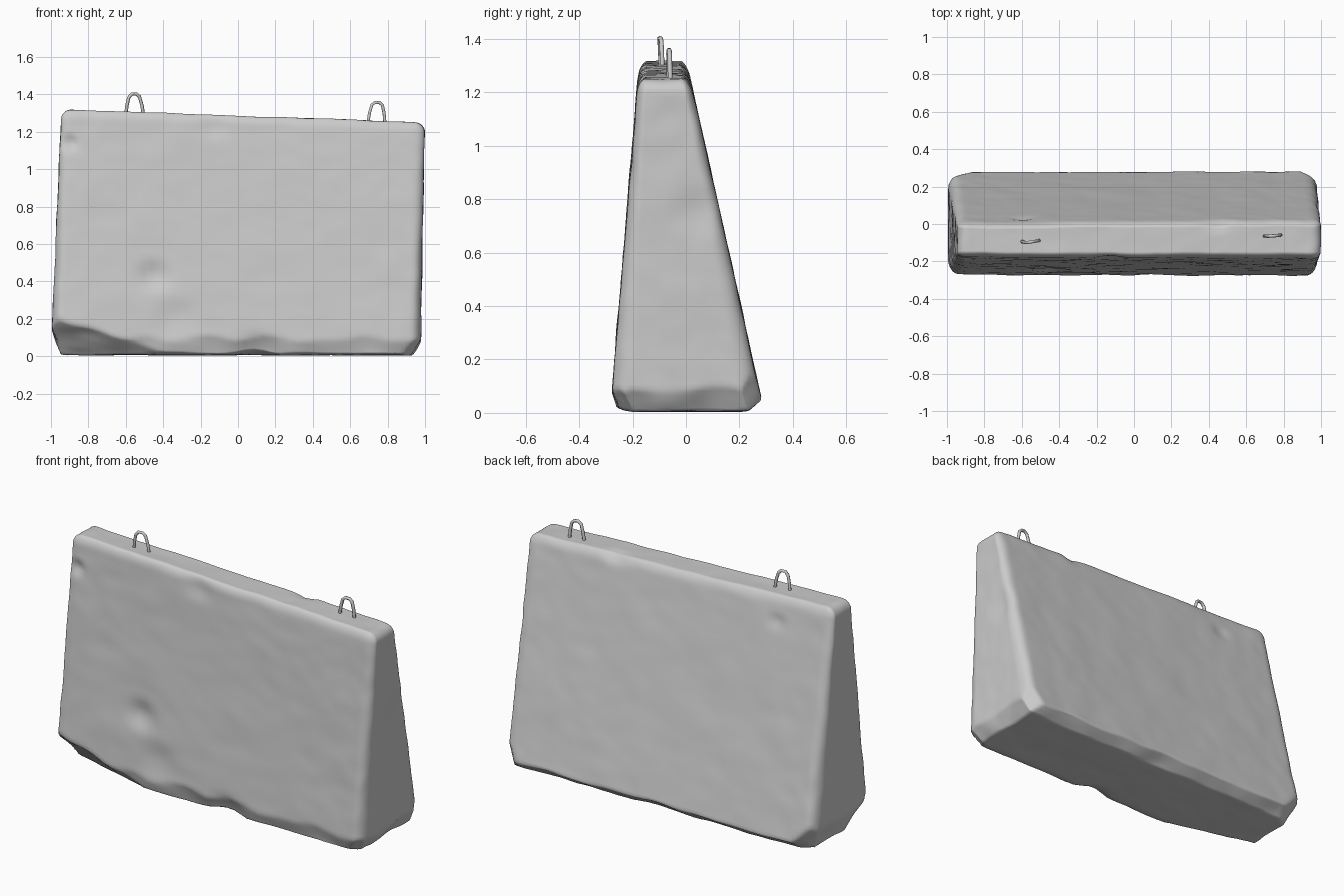
import bpy, bmesh, math
from mathutils import Vector, noise

if "Cube" in bpy.data.objects:
    bpy.data.objects.remove(bpy.data.objects["Cube"])

R = 0.055                                # edge rounding before taper
HALF = Vector((1.0, 0.18, 0.65))         # untapered half sizes

# broken edges: (point, outward normal) - everything beyond is pressed onto the plane
CHIPS = [
    ((-0.6, -0.275, 0.10), (-0.2, -0.7, -0.7)),
    ((-0.995, 0, 0.15), (-0.93, 0, -0.37)),
    ((0, -0.272, 0.09), (0, -0.95, -0.3)),
    ((0, 0.272, 0.05), (0, 0.63, -0.77)),
    ((-0.90, 0.24, 0.06), (-0.6, 0.6, -0.5)),
    ((0.965, 0, 0.07), (0.85, 0, -0.5)),
    ((0.93, 0.25, 0.10), (0.6, 0.7, -0.2)),
    ((0.93, -0.25, 0.06), (0.55, -0.6, -0.6)),
]
# hollows: (centre, radius, push)
DENTS = [
    ((-0.45, -0.25, 0.43), 0.11, (0, 0.025, 0)),
    ((-0.33, -0.24, 0.20), 0.15, (0, 0.014, 0)),
    ((-0.90, -0.18, 1.14), 0.06, (0.01, 0.02, 0)),
    ((-0.12, -0.18, 1.22), 0.09, (0, 0.012, 0)),
    ((-0.60, 0.03, 1.17), 0.06, (0, -0.015, 0)),
    ((0.45, 0.01, 1.27), 0.08, (0, -0.012, -0.01)),
    ((0.10, -0.27, 0.03), 0.14, (0, 0.02, 0.02)),
    ((0.98, 0.03, 0.75), 0.12, (-0.01, 0, 0)),
]


def spread(u):
    """Crowd grid lines towards the edges."""
    return 0.35 * u + 0.65 * math.sin(u * math.pi / 2)


def shape(co):
    p = Vector([spread(c) * h for c, h in zip(co, HALF)])
    # rounded box
    core = Vector([max(-h + R, min(h - R, c)) for c, h in zip(p, HALF)])
    off = p - core
    if off.length > 0:
        p = core + off.normalized() * min(R, off.length if max(map(abs, off)) < R - 1e-5 else R)
    # taper, leaning ends and sloping top
    t = (p.z / HALF.z + 1) / 2
    v = (p.y / HALF.y + 1) / 2
    u = (p.x + 1) / 2
    left, right = -1.0 + 0.055 * t, 0.975 + 0.022 * t
    x = left + (right - left) * u
    z = 0.006 + t * (1.28 - 0.036 * x)
    front, back = -0.283 + 0.083 * z, 0.293 - 0.222 * z
    p = Vector((x, front + (back - front) * v, z))
    # broken edges with a wandering line
    wob = 0.014 * noise.noise(p * 6)
    for pt, n in CHIPS:
        n = Vector(n).normalized()
        d = (p - Vector(pt)).dot(n) + wob
        if d > 0:
            p -= n * d
    for c, r, push in DENTS:
        f = (p - Vector(c)).length / r
        if f < 1:
            p += Vector(push) * (1 - f * f) ** 2
    # weathered surface
    w = noise.noise_vector(p * 4.5) * 0.004 + noise.noise_vector(p * 12) * 0.0025
    p += w
    p.z = max(p.z, 0.004)
    return p


# concrete block
bm = bmesh.new()
bmesh.ops.create_cube(bm, size=2)
bmesh.ops.subdivide_edges(bm, edges=bm.edges[:], cuts=55, use_grid_fill=True)
for vert in bm.verts:
    vert.co = shape(vert.co)
bmesh.ops.recalc_face_normals(bm, faces=bm.faces[:])
for f in bm.faces:
    f.smooth = True
mesh = bpy.data.meshes.new("concrete_block")
bm.to_mesh(mesh)
bm.free()
block = bpy.data.objects.new("concrete_block", mesh)
bpy.context.collection.objects.link(block)


# lifting loops bent from wire
def lifting_loop(name, pts):
    cu = bpy.data.curves.new(name, 'CURVE')
    cu.dimensions = '3D'
    cu.bevel_depth = 0.009
    cu.bevel_resolution = 1
    cu.use_fill_caps = True
    sp = cu.splines.new('POLY')
    sp.points.add(len(pts) - 1)
    for q, co in zip(sp.points, pts):
        q.co = (*co, 1)
    ob = bpy.data.objects.new(name, cu)
    bpy.context.collection.objects.link(ob)


lifting_loop("left_lifting_loop", [
    (-0.602, -0.092, 1.27), (-0.594, -0.096, 1.34), (-0.584, -0.098, 1.383), (-0.567, -0.098, 1.402),
    (-0.543, -0.095, 1.402), (-0.527, -0.092, 1.388), (-0.513, -0.090, 1.34), (-0.503, -0.088, 1.27)])
lifting_loop("right_lifting_loop", [
    (0.690, -0.064, 1.22), (0.703, -0.064, 1.30), (0.716, -0.065, 1.344), (0.733, -0.064, 1.358),
    (0.757, -0.062, 1.356), (0.772, -0.061, 1.342), (0.781, -0.060, 1.30), (0.788, -0.058, 1.22)])
